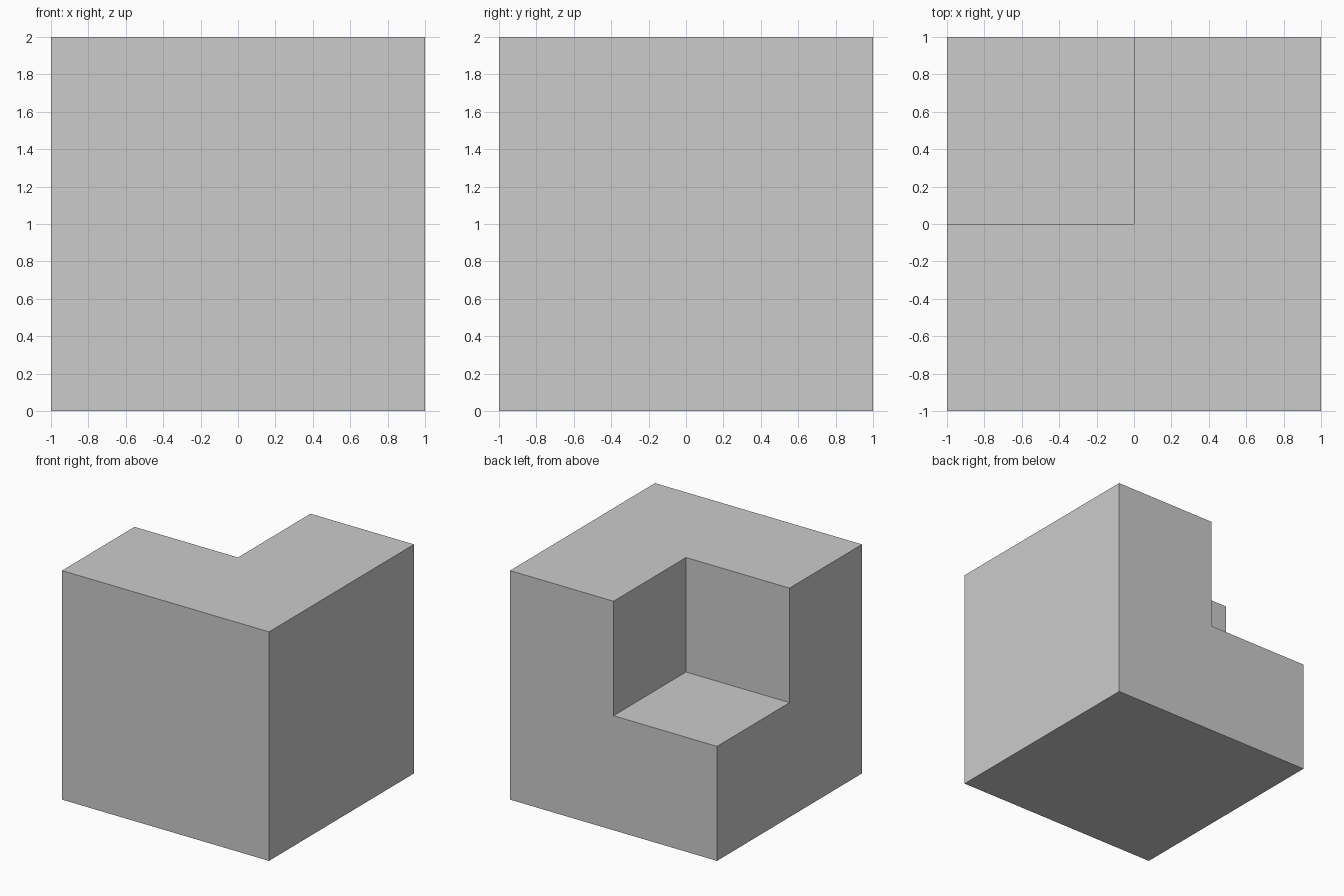
import bpy

if "Cube" in bpy.data.objects:
    bpy.data.objects.remove(bpy.data.objects["Cube"])


def box(name, lo, hi):
    """Axis-aligned box spanning two opposite corners."""
    centre = [(a + b) / 2 for a, b in zip(lo, hi)]
    bpy.ops.mesh.primitive_cube_add(size=1, location=centre)
    obj = bpy.context.object
    obj.name = name
    obj.scale = [b - a for a, b in zip(lo, hi)]
    bpy.ops.object.transform_apply(location=True, rotation=False, scale=True)
    return obj


# Main cube
block = box("notched_block", (-1, -1, 0), (1, 1, 2))

# Upper back-left octant to remove, overshooting the outer faces
cutter = box("corner_cutter", (-1.5, 0, 1), (0, 1.5, 2.5))
cutter.hide_render = True

# Cut the notch
notch = block.modifiers.new("corner_notch", 'BOOLEAN')
notch.operation = 'DIFFERENCE'
notch.solver = 'EXACT'
notch.object = cutter
bpy.context.view_layer.objects.active = block
bpy.ops.object.modifier_apply(modifier=notch.name)
bpy.data.objects.remove(cutter, do_unlink=True)
